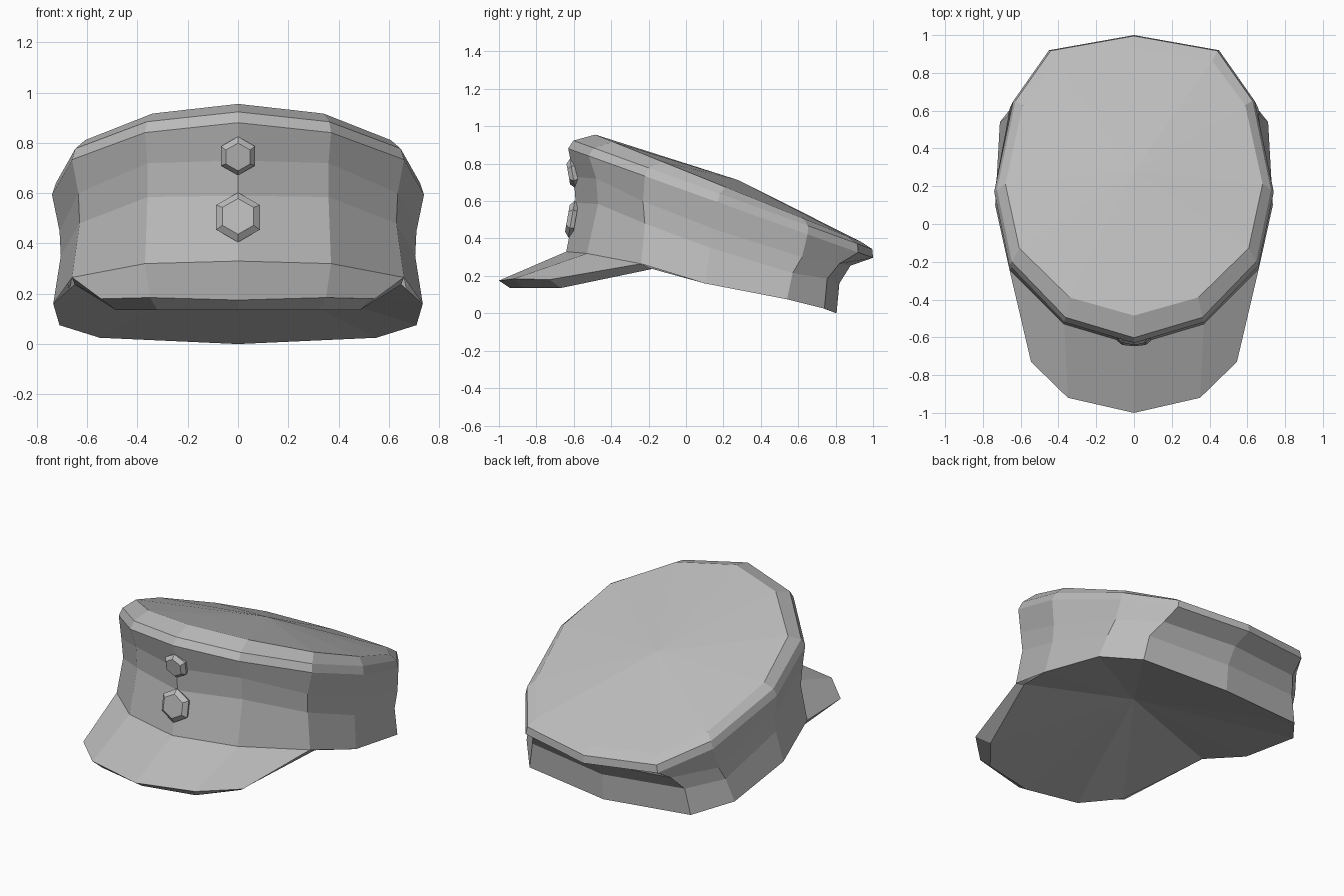
import bpy, bmesh, math
from mathutils import Matrix, Vector

cube = bpy.data.objects.get("Cube")
if cube:
    bpy.data.objects.remove(cube, do_unlink=True)

GREY = (0.5, 0.5, 0.5, 1)
mat = bpy.data.materials.new("plain grey")
mat.use_nodes = True
mat.diffuse_color = GREY
mat.node_tree.nodes["Principled BSDF"].inputs["Base Color"].default_value = GREY


def finish(name, bm):
    """Turn a bmesh into a flat shaded grey object."""
    bmesh.ops.remove_doubles(bm, verts=bm.verts, dist=0.0005)
    mesh = bpy.data.meshes.new(name)
    bm.to_mesh(mesh)
    bm.free()
    mesh.materials.append(mat)
    obj = bpy.data.objects.new(name, mesh)
    bpy.context.collection.objects.link(obj)
    return obj


def flip(points):
    return [(-x, y, z) for x, y, z in reversed(points)]


def ring(half):
    """Closed loop from the front, round the left side, to the back and home."""
    return half + flip(half[1:-1])


def arc(half):
    """Open strip from the right side, across the front, to the left side."""
    return flip(half[1:]) + half


def face(bm, points):
    bm.faces.new([bm.verts.new(p) for p in points])


def loft(bm, low, high, closed=True):
    n = len(low)
    for i in range(n if closed else n - 1):
        j = (i + 1) % n
        face(bm, (low[i], low[j], high[j], high[i]))


def fan(bm, loop, apex):
    for i, p in enumerate(loop):
        face(bm, (p, loop[(i + 1) % len(loop)], apex))


# Half outlines, front centre to back centre
hem = [(0, -.64, .33), (.37, -.53, .32), (.66, -.24, .265), (.735, .1, .16),
       (.71, .54, .075), (.55, .74, .025), (0, .805, 0)]
waist = [(0, -.59, .59), (.36, -.47, .585), (.63, -.22, .48), (.705, .13, .35),
         (.67, .57, .215), (.52, .755, .185), (0, .82, .16)]
flare = [(0, -.6, .73), (.36, -.48, .72), (.635, -.23, .6), (.71, .15, .45),
         (.655, .62, .3), (.47, .82, .265), (0, .88, .255)]
plan = [(0, -.63), (.37, -.52), (.66, -.22), (.74, .17), (.64, .65), (.45, .92), (0, 1)]


def crown_ring(sx, sy, shift, height, slope):
    """Crown outline, scaled about its middle and laid on a sloping plane."""
    half = []
    for x, y in plan:
        y = .18 + (y - .18) * sy + shift
        half.append((x * sx, y, height - slope * y))
    return ring(half)


edge = crown_ring(1, 1, 0, .655, .358)
shoulder = crown_ring(.98, .98, .012, .705, .363)
rim = crown_ring(.92, .87, .04, .76, .403)

# Side wall of the cap
bm = bmesh.new()
loft(bm, ring(hem), ring(waist))
loft(bm, ring(waist), ring(flare))
loft(bm, ring(flare), edge)
finish("cap_band", bm)

# Crown with rounded rim and shallow peak
bm = bmesh.new()
loft(bm, edge, shoulder)
loft(bm, shoulder, rim)
fan(bm, rim, (0, .28, .712))
finish("crown", bm)

# Visor top and edge
outer = [(0, -1, .175), (.35, -.92, .185), (.545, -.73, .18)]
under = [(0, -.94, .135), (.32, -.87, .135), (.485, -.67, .135)]
corner = (.65, -.18, .237)
bm = bmesh.new()
loft(bm, arc(outer), arc(hem[:3]), closed=False)
loft(bm, arc(under + [corner]), arc(outer + [hem[2]]), closed=False)
finish("visor", bm)

# Hollow underside, shared by the cap and the visor
bm = bmesh.new()
fan(bm, list(reversed(ring(under + [corner] + hem[3:]))), (0, 0, .3))
finish("underside", bm)


def button(name, center, radius, depth, tilt):
    """Six-sided button with a bevelled front face."""
    bm = bmesh.new()
    loops = []
    for r, d in ((radius * .9, 0), (radius, depth * .5), (radius * .72, depth)):
        loops.append([(r * math.sin(k * math.pi / 3), r * math.cos(k * math.pi / 3), d)
                      for k in range(6)][::-1])
    loft(bm, loops[0], loops[1])
    loft(bm, loops[1], loops[2])
    face(bm, loops[2])
    obj = finish(name, bm)
    turn = Matrix.Rotation(math.radians(90 + tilt), 4, 'X')
    obj.data.transform(Matrix.Translation(Vector(center)) @ turn)


button("upper_button", (0, -.585, .752), .078, .045, 10)
button("lower_button", (0, -.59, .5), .1, .045, -10)
